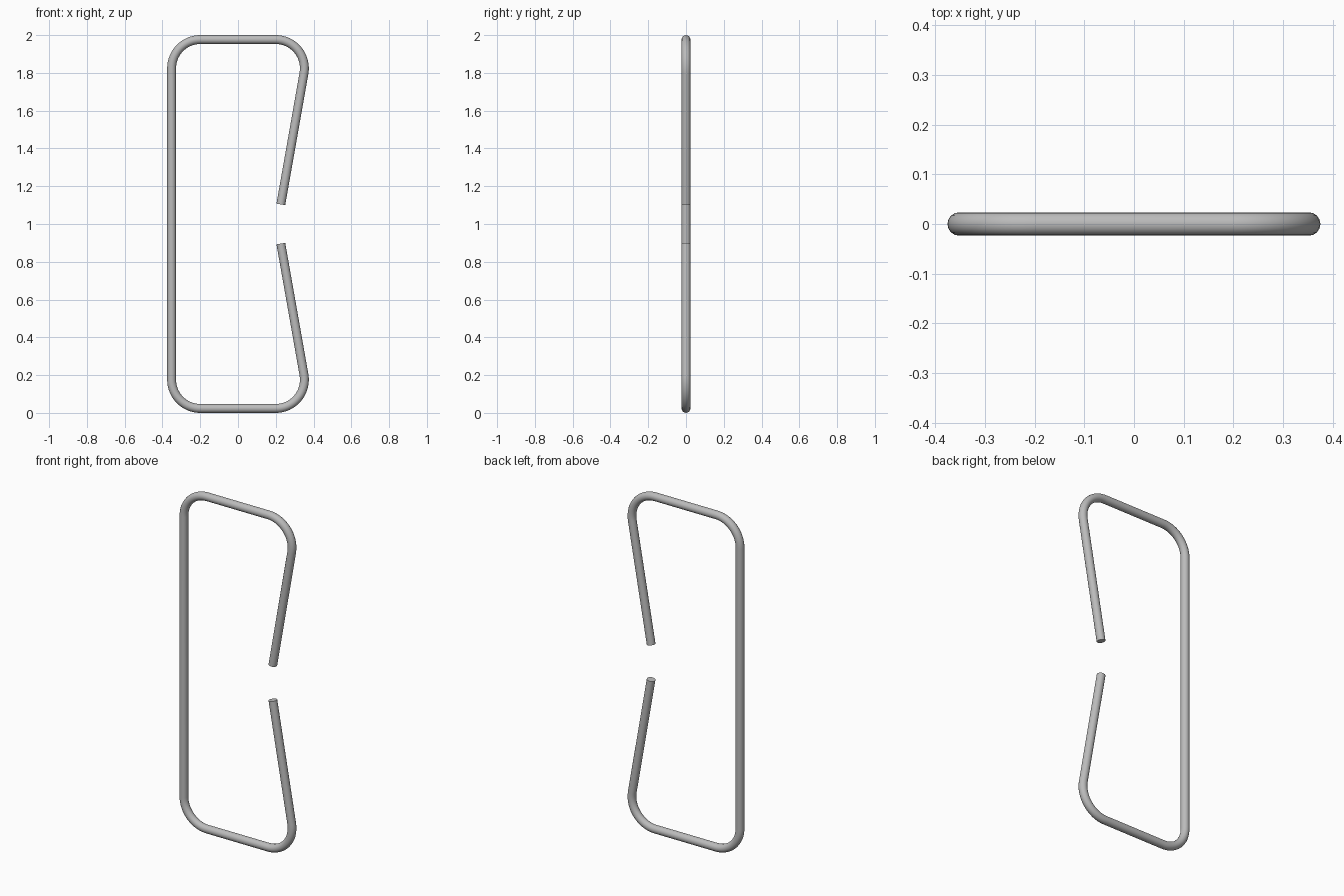
import bpy
from math import sin, cos, radians
from mathutils import Vector

cube = bpy.data.objects.get("Cube")
if cube:
    bpy.data.objects.remove(cube, do_unlink=True)

ROD = 0.0235      # rod radius
BEND = 0.152      # bend radius along the rod's centre line
LEAN = 10         # inward lean of the open arms, in degrees
ARM = 0.705       # straight length of each open arm

# Plain grey metal
steel = bpy.data.materials.new("grey_steel")
steel.use_nodes = True
colour = (0.5, 0.5, 0.5, 1)
steel.diffuse_color = colour
steel.node_tree.nodes["Principled BSDF"].inputs["Base Color"].default_value = colour


def bend(cx, cz, start, end, steps=16):
    """Centre-line points of one rounded corner."""
    angles = [radians(start + (end - start) * i / steps) for i in range(steps + 1)]
    return [Vector((cx + BEND * cos(a), 0, cz + BEND * sin(a))) for a in angles]


# Upper half of the path: back corner, front corner, then the leaning arm
side = 0.375 - ROD - BEND
top = 2 - ROD - BEND
upper = bend(-side, top, 180, 90) + bend(side, top, 90, -LEAN)
upper.append(upper[-1] + ARM * Vector((-sin(radians(LEAN)), 0, -cos(radians(LEAN)))))

# Lower half mirrors the upper one about mid height
lower = [Vector((p.x, 0, 2 - p.z)) for p in reversed(upper)]
path = lower + upper

# Round rod swept along the path, with flat capped ends
curve = bpy.data.curves.new("bent_rod", "CURVE")
curve.dimensions = "3D"
curve.bevel_depth = ROD
curve.bevel_resolution = 6
curve.use_fill_caps = True
spline = curve.splines.new("POLY")
spline.points.add(len(path) - 1)
for point, co in zip(spline.points, path):
    point.co = (*co, 1)

rod = bpy.data.objects.new("bent_rod", curve)
bpy.context.collection.objects.link(rod)
curve.materials.append(steel)

# Turn into a mesh and smooth it, keeping the end caps crisp
bpy.ops.object.select_all(action="DESELECT")
rod.select_set(True)
bpy.context.view_layer.objects.active = rod
bpy.ops.object.convert(target="MESH")
bpy.ops.object.shade_smooth_by_angle(angle=radians(40))
